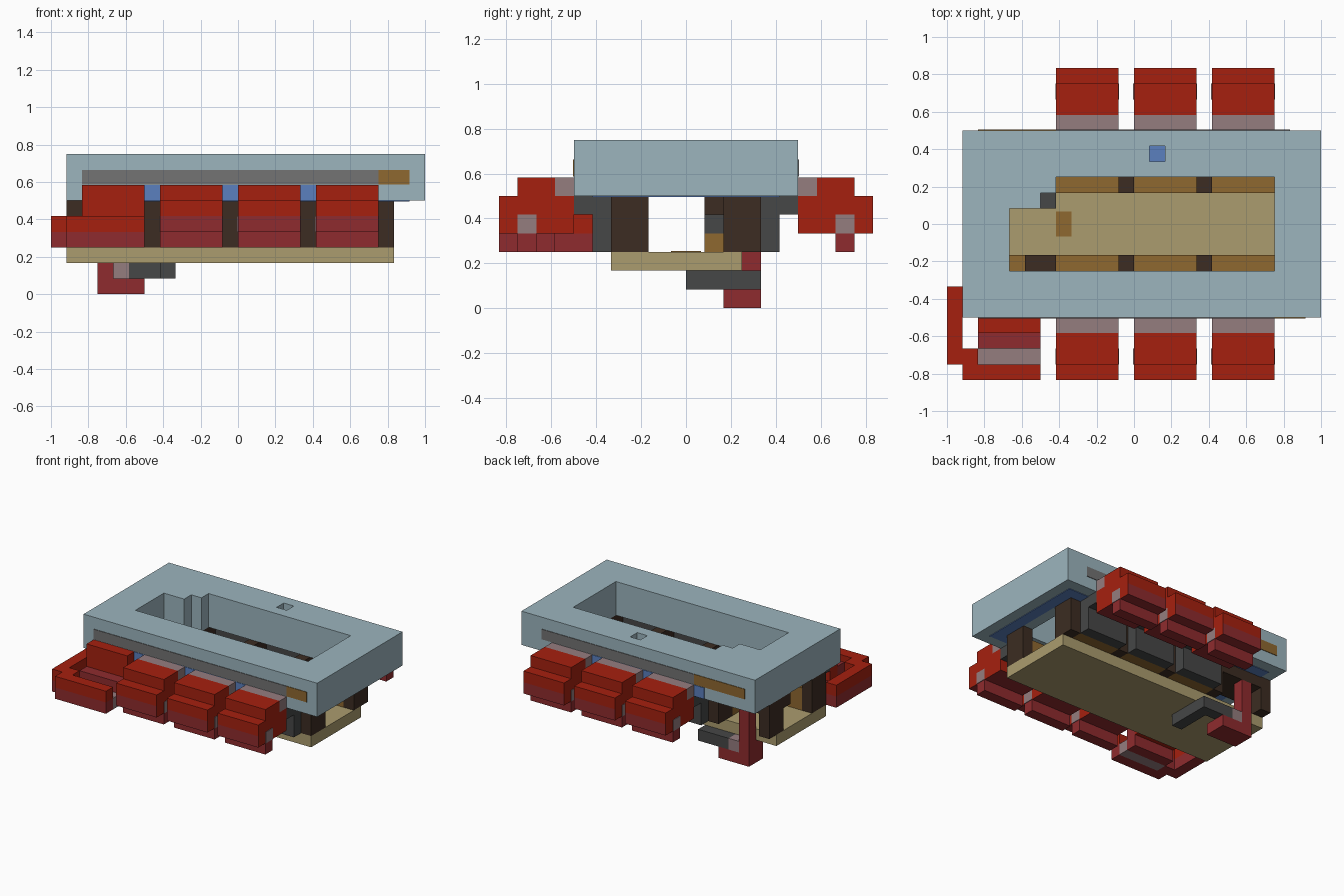
import bpy, bmesh
from mathutils import Vector

if "Cube" in bpy.data.objects:
    bpy.data.objects.remove(bpy.data.objects["Cube"], do_unlink=True)

U = 1 / 12      # block size
T = 0.05        # plate thickness in blocks


def material(name, hexcode):
    rgb = [int(hexcode[i:i + 2], 16) / 255 for i in (0, 2, 4)]
    lin = [c / 12.92 if c <= 0.04045 else ((c + 0.055) / 1.055) ** 2.4 for c in rgb]
    m = bpy.data.materials.new(name)
    m.use_nodes = True
    m.diffuse_color = (*lin, 1)
    m.node_tree.nodes["Principled BSDF"].inputs["Base Color"].default_value = (*lin, 1)
    return m


SHELL = material("pale_blue_grey", "9cb5be")
RED = material("bright_red", "a6200f")
DARK_RED = material("dark_red", "8f2b2e")
PINK = material("pinkish_grey", "957d7f")
TAN = material("tan", "ab9c6e")
BROWN = material("ochre_brown", "8f6830")
DARK_BROWN = material("dark_brown", "3c2c22")
CHARCOAL = material("charcoal", "464747")
BLUE = material("blue", "5b80bf")
GREY = material("mid_grey", "737373")


def finish(name, bm, mats, rule=None):
    bmesh.ops.recalc_face_normals(bm, faces=bm.faces)
    if rule:
        for f in bm.faces:
            f.material_index = rule(f.normal, f.calc_center_median())
    bmesh.ops.scale(bm, vec=(U, U, U), verts=bm.verts)
    me = bpy.data.meshes.new(name)
    bm.to_mesh(me)
    bm.free()
    for m in mats:
        me.materials.append(m)
    ob = bpy.data.objects.new(name, me)
    bpy.context.collection.objects.link(ob)
    return ob


def box(name, x, y, z, *mats, rule=None):
    """Box from ranges given in blocks."""
    bm = bmesh.new()
    bmesh.ops.create_cube(bm, size=1)
    for v in bm.verts:
        v.co = Vector(sum(r) / 2 + c * abs(r[1] - r[0]) for c, r in zip(v.co, (x, y, z)))
    return finish(name, bm, mats, rule)


def prism(name, outline, z, mat):
    bm = bmesh.new()
    face = bm.faces.new([bm.verts.new((x, y, z[0])) for x, y in outline])
    geo = bmesh.ops.extrude_face_region(bm, geom=[face])["geom"]
    bmesh.ops.translate(bm, vec=(0, 0, z[1] - z[0]),
                        verts=[g for g in geo if isinstance(g, bmesh.types.BMVert)])
    return finish(name, bm, [mat])


# Shell ring with stepped opening and a small top pit
shell = box("shell", (-11, 12), (-6, 6), (6, 9), SHELL)
opening = [(-8, -3), (9, -3), (9, 3), (-5, 3), (-5, 2), (-6, 2), (-6, 1), (-8, 1)]
cutters = [prism("opening_cutter", opening, (5, 10), SHELL),
           box("pit_cutter", (1, 2), (4, 5), (7, 10), SHELL)]
for c in cutters:
    c.hide_render = True
    mod = shell.modifiers.new("cut", "BOOLEAN")
    mod.operation = "DIFFERENCE"
    mod.solver = "EXACT"
    mod.object = c
bpy.context.view_layer.update()
cut = bpy.data.meshes.new_from_object(
    shell.evaluated_get(bpy.context.evaluated_depsgraph_get()))
shell.modifiers.clear()
shell.data = cut
for c in cutters:
    bpy.data.objects.remove(c, do_unlink=True)

# Painted plates on the shell
box("pit_floor", (1, 2), (4, 5), (7, 7 + T), BLUE)
for s, split, ends, cols in ((-1, 9, (-10, 11), (GREY, BROWN)),
                             (1, -5, (-10, 10), (BROWN, GREY))):
    yr = sorted((s * 6, s * (6 + T)))
    box("side_stripe_a", (ends[0], split), yr, (7.05, 7.95), cols[0])
    box("side_stripe_b", (split, ends[1]), yr, (7.05, 7.95), cols[1])
    box("blue_side_band", (-6, 5), yr, (6, 7), BLUE)
    box("blue_under_band", (-10, 11), sorted((s * 4, s * 5)), (6 - T, 6), BLUE)
for x in (-10, 10):
    box("blue_under_end", (x, x + 1), (-4, 4), (6 - T, 6), BLUE)

# Floor slab
box("floor", (-11, 10), (-4, 3), (2, 3), TAN)
box("floor_patch", (-5, -4), (-.8, .8), (3, 3 + T), BROWN)

# Posts with benches between them
for s in (-1, 1):
    yr = sorted((s * 2, s * 4))
    for x0, x1 in ((-11, -10), (-7 if s < 0 else -6, -5), (-1, 0), (4, 5), (9, 10)):
        box("post", (x0, x1), yr, (3, 6), DARK_BROWN)
    for x0, x1 in ((-5, -1), (0, 4), (5, 9)):
        box("bench", (x0, x1), yr, (3, 5), BROWN)
box("front_end_bench", (-10, -7), (-4, -2), (3, 5), BROWN)
box("back_step", (-6, -5), (1, 2), (3, 4), BROWN)
box("back_step_top", (-6, -5), (1, 2), (4, 5), CHARCOAL)
box("back_corner_beam", (-11, -6), (1, 4), (5, 6), DARK_BROWN)


def hip(x, s):
    box("hip", x, sorted((s * 4, s * 5)), (3, 6), CHARCOAL)
    box("hip_top", x, sorted((s * 5, s * 6)), (5, 6), CHARCOAL)


def leg(x, s):
    hip(x, s)
    out = sorted((s * 9, s * 10))
    box("leg_joint", x, sorted((s * 6, s * 7)), (6, 7), PINK)
    box("leg_top", x, sorted((s * 7, s * 9)), (6, 7), RED)
    box("leg_body", x, sorted((s * 6, s * 9)), (4, 6), RED, DARK_RED,
        rule=lambda n, c: int(n.z < -.5))
    box("leg_tip_upper", x, out, (5, 6), RED)
    box("leg_tip_lower", x, out, (4, 5), RED, DARK_RED,
        rule=lambda n, c: int(abs(n.x) < .5))
    box("leg_foot", x, sorted((s * 8, s * 9)), (3, 4), DARK_RED)
    for e, d in ((x[0], -T), (x[1], T)):
        box("leg_spot", sorted((e, e + d)), sorted((s * 8, s * 9)), (4, 5), PINK)


for s in (-1, 1):
    for x0 in (-5, 0, 5):
        leg((x0, x0 + 4), s)

# Front claw
hip((-10, -6), -1)
box("claw_shoulder", (-10, -6), (-7, -6), (4, 7), RED)
box("claw_step", (-10, -6), (-8, -7), (3, 5), DARK_RED)
box("claw_palm", (-10, -6), (-9, -8), (3, 4), PINK)
for name, x, y in (("claw_front", (-11, -6), (-10, -9)), ("claw_corner", (-11, -10), (-9, -8)),
                   ("claw_side", (-12, -11), (-9, -4))):
    box(name + "_lower", x, y, (3, 4), DARK_RED)
    box(name + "_upper", x, y, (4, 5), RED)

# Back claw hanging below the floor
box("back_claw_arm", (-5, -4), (0, 4), (1, 2), CHARCOAL)
box("back_claw_forearm", (-7, -5), (3, 4), (1, 2), CHARCOAL)
box("back_claw_joint", (-8, -7), (3, 4), (1, 2), PINK)
box("back_claw_base", (-9, -6), (2, 4), (0, 1), DARK_RED)
box("back_claw_wrist", (-9, -8), (2, 4), (1, 2), DARK_RED)
box("back_claw_finger", (-9, -8), (3, 4), (2, 5), DARK_RED, RED,
    rule=lambda n, c: int(n.z > .5))
